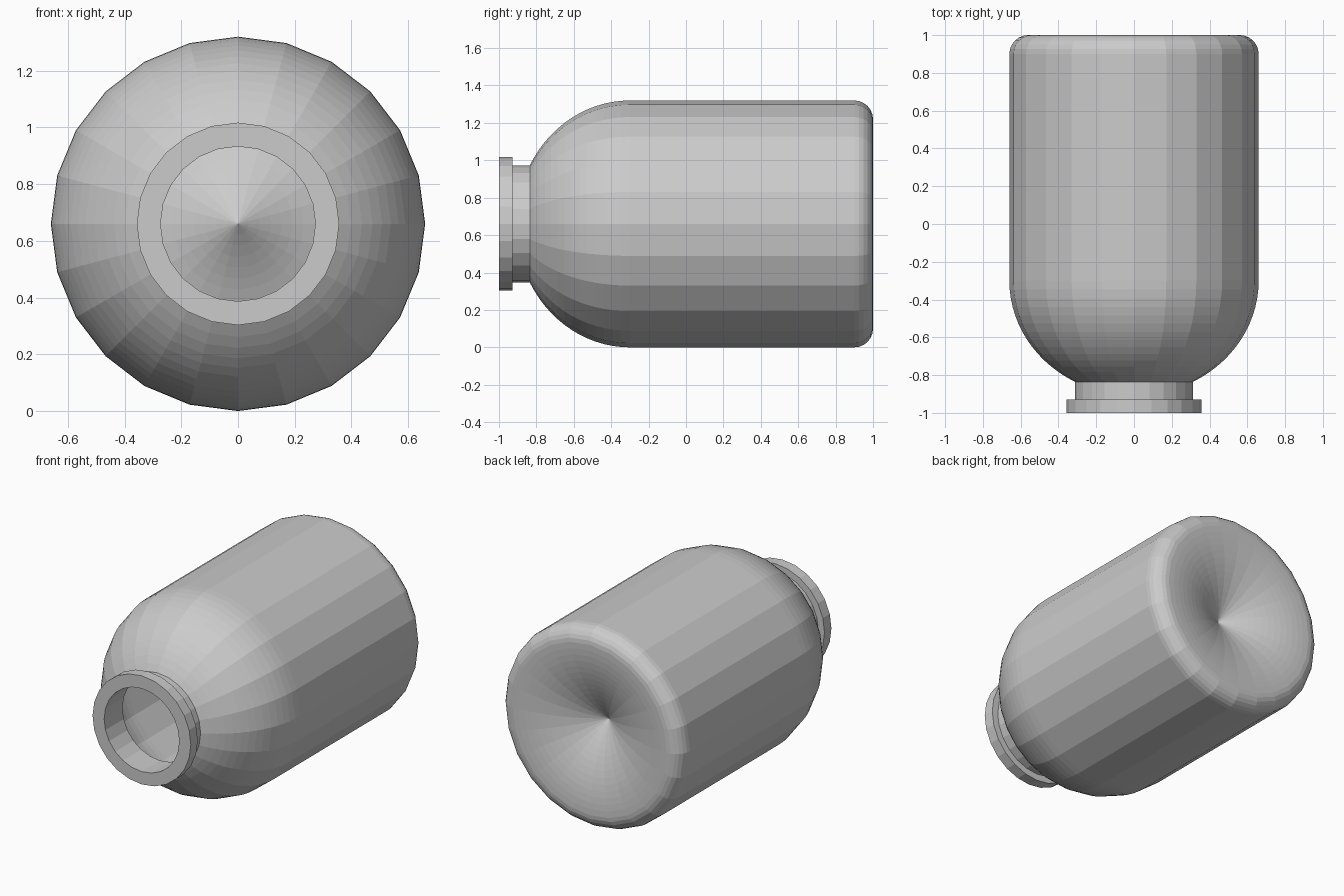
import bpy, bmesh
from math import sin, cos, pi, asin, tau

if "Cube" in bpy.data.objects:
    bpy.data.objects.remove(bpy.data.objects["Cube"])

SIDES = 24
R = 0.66          # body radius, also the height of the axis
WALL = 0.04
DEPTH = 0.2       # how far the base is pushed in


def half_profile(inset):
    """(radius, y) points from the base centre to the start of the neck."""
    r = R - inset
    back = 1.0 - inset
    corner = 0.1 - inset * 0.5
    flat = r - corner
    pts = []
    # pushed-in base
    for i in range(14):
        t = i / 14
        pts.append((flat * t, back - DEPTH * (1 - t) ** 2))
    # rounded base corner
    for i in range(7):
        a = pi / 2 * i / 6
        pts.append((flat + corner * sin(a), back - corner + corner * cos(a)))
    # domed shoulder
    neck_r = 0.313 - inset
    length = 0.608 - inset
    end = pi / 2 - asin(neck_r / r)
    for i in range(15):
        a = end * i / 14
        pts.append((r * cos(a), -0.3 - length * sin(a)))
    return pts


# outer skin, neck, lip, then back along the inner skin
profile = half_profile(0)
profile += [(0.313, -0.928), (0.357, -0.928), (0.357, -1.0), (0.273, -1.0)]
profile += reversed(half_profile(WALL))

# turn the profile around the long axis
bm = bmesh.new()
rings = []
for r, y in profile:
    if r < 1e-5:
        rings.append([bm.verts.new((0, y, R))])
    else:
        rings.append([bm.verts.new((r * sin(tau * k / SIDES), y, R + r * cos(tau * k / SIDES)))
                      for k in range(SIDES)])
for a, b in zip(rings, rings[1:]):
    for k in range(SIDES):
        n = (k + 1) % SIDES
        if len(a) == 1:
            bm.faces.new((a[0], b[k], b[n]))
        elif len(b) == 1:
            bm.faces.new((a[k], b[0], a[n]))
        else:
            bm.faces.new((a[k], b[k], b[n], a[n]))
bmesh.ops.recalc_face_normals(bm, faces=bm.faces)

mesh = bpy.data.meshes.new("jar")
bm.to_mesh(mesh)
bm.free()
jar = bpy.data.objects.new("jar", mesh)
bpy.context.collection.objects.link(jar)
